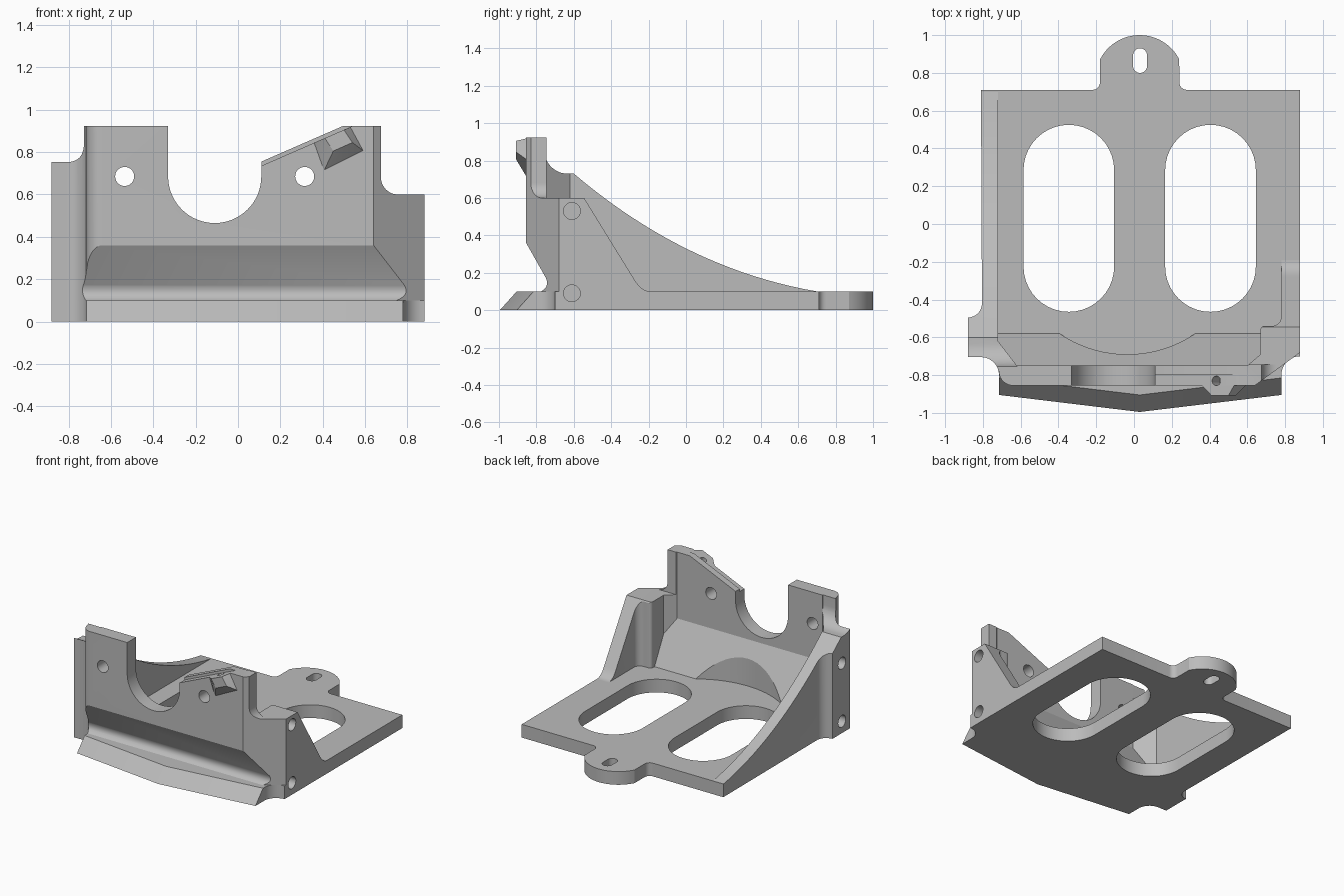
import bpy, bmesh
from math import sin, cos, radians, atan2
from mathutils import Vector, Matrix

if "Cube" in bpy.data.objects:
    bpy.data.objects.remove(bpy.data.objects["Cube"], do_unlink=True)

grey = bpy.data.materials.new("plain grey")
grey.use_nodes = True
colour = (0.5, 0.5, 0.5, 1)
grey.diffuse_color = colour
grey.node_tree.nodes["Principled BSDF"].inputs["Base Color"].default_value = colour


def arc(cx, cy, r, a0, a1, n=12):
    angles = [radians(a0 + (a1 - a0) * i / n) for i in range(n + 1)]
    return [(cx + r * cos(a), cy + r * sin(a)) for a in angles]


def bezier(p, q, s, n=20):
    p, q, s = Vector(p), Vector(q), Vector(s)
    ts = [i / n for i in range(n + 1)]
    return [tuple(p * (1 - t) ** 2 + q * 2 * t * (1 - t) + s * t * t) for t in ts]


def slot(cx, r, y0, y1):
    return arc(cx, y0 + r, r, 180, 360, 20) + arc(cx, y1 - r, r, 0, 180, 20)


def circle(cx, cy, r, n=32):
    return arc(cx, cy, r, 0, 360, n)[:-1]


def finish(name, bm):
    bmesh.ops.recalc_face_normals(bm, faces=bm.faces)
    me = bpy.data.meshes.new(name)
    bm.to_mesh(me)
    bm.free()
    me.materials.append(grey)
    ob = bpy.data.objects.new(name, me)
    bpy.context.collection.objects.link(ob)
    return ob


def prism(name, pts, axis, a, b):
    """Extrude a 2D outline along one axis from a to b."""
    place = {"x": lambda u, v, w: (w, u, v),
             "y": lambda u, v, w: (u, w, v),
             "z": lambda u, v, w: (u, v, w)}[axis]
    bm = bmesh.new()
    low = [bm.verts.new(place(u, v, a)) for u, v in pts]
    high = [bm.verts.new(place(u, v, b)) for u, v in pts]
    bm.faces.new(low)
    bm.faces.new(high)
    for i in range(len(pts)):
        j = (i + 1) % len(pts)
        bm.faces.new((low[i], low[j], high[j], high[i]))
    return finish(name, bm)


def combine(ob, tool, operation="DIFFERENCE", keep=False):
    mod = ob.modifiers.new("shape", "BOOLEAN")
    mod.operation, mod.object, mod.solver = operation, tool, "EXACT"
    bpy.context.view_layer.objects.active = ob
    bpy.ops.object.modifier_apply(modifier=mod.name)
    if not keep:
        bpy.data.objects.remove(tool, do_unlink=True)


def cut(ob, pts, axis, a, b):
    combine(ob, prism("cutter", pts, axis, a, b))


# Base plate with rear tab and pointed, bevelled front lip
outline = [(0.03, -0.995), (0.78, -0.905)] + arc(0.88, -0.8, 0.1, 180, 90)
outline += [(0.88, 0.71)] + arc(0.28, 0.75, 0.04, 270, 180, 6)
outline += arc(0.03, 0.765, 0.235, 27, 153, 24) + arc(-0.22, 0.75, 0.04, 0, -90, 6)
outline += [(-0.81, 0.71)] + arc(-0.88, -0.42, 0.075, 0, -90)
outline += [(-0.88, -0.705)] + arc(-0.81, -0.8, 0.095, 90, 0) + [(-0.715, -0.905)]
plate = prism("base_plate", outline, "z", 0, 0.1)
for v in plate.data.vertices:
    if v.co.z > 0.05 and v.co.y < -0.88:
        v.co.y += 0.09
for cx, r, y0, y1 in ((-0.345, 0.24, -0.465, 0.525), (0.405, 0.24, -0.465, 0.525),
                      (0.032, 0.037, 0.8, 0.93)):
    cut(plate, slot(cx, r, y0, y1), "z", -0.1, 0.2)

# Front wall and side gussets, drawn in plan
plan = [(0.88, -0.19), (0.88, -0.68), (0.64, -0.855)]
plan += arc(-0.64, -0.78, 0.075, 270, 180) + arc(-0.81, -0.8, 0.095, 13, 90)
plan += [(-0.88, -0.705)] + arc(-0.88, -0.42, 0.075, 270, 360)
plan += [(-0.81, 0.71), (-0.72, 0.71), (-0.72, -0.62), (-0.62, -0.75)]
plan += [(0.6, -0.75), (0.67, -0.69)] + arc(0.69, -0.56, 0.02, 180, 90, 5)
plan += arc(0.73, -0.49, 0.05, 270, 360, 8) + [(0.78, -0.19)]
wall = prism("front_wall_and_gussets", plan, "z", 0.1, 0.922)

# Inner ramp at the foot of the wall, scooped by a round cut
ramp = prism("ramp", [(-0.755, 0.1), (-0.58, 0.1), (-0.75, 0.42), (-0.755, 0.42)],
             "x", -0.721, 0.7)
cut(ramp, circle(-0.035, -0.05, 0.64, 96), "z", 0.05, 0.6)
combine(wall, ramp, "UNION")

# Swept left gusset and sloped right gusset
left = [(-0.755, 1.1)] + arc(-0.635, 0.85, 0.12, 180, 270)
left += bezier((-0.6, 0.73), (0, 0.22), (0.7, 0.1)) + [(0.75, 0.095), (0.75, 1.1)]
cut(wall, left, "x", -1, -0.62)
right = [(-0.745, 1.1), (-0.745, 0.6), (-0.545, 0.6)]
right += bezier((-0.28, 0.17), (-0.24, 0.1), (-0.19, 0.1), 10) + [(-0.1, 0.09), (-0.1, 1.1)]
cut(wall, right, "x", 0.605, 1)
cut(wall, [(0.675, 1.1)] + arc(0.755, 0.68, 0.08, 180, 270) + [(1, 0.6), (1, 1.1)],
    "y", -1, -0.4)

# Undercut along the foot of the front face
under = [(-1.1, 0.05), (-0.775, 0.05)] + bezier((-0.775, 0.1), (-0.73, 0.125), (-0.748, 0.17), 10)
cut(wall, under + [(-0.855, 0.36), (-1.1, 0.8)], "x", -1, 1)

# Round notch, stepped diagonal top edge and front holes
cut(wall, [(0.11, 1.1), (-0.33, 1.1)] + arc(-0.11, 0.685, 0.22, 180, 360, 32), "y", -1, -0.7)
for drop, y1 in ((0, -0.7), (0.02, -0.8)):
    cut(wall, [(0.08, 0.742 - drop), (0.58, 0.96 - drop), (0.58, 1.1), (0.08, 1.1)],
        "y", -1, y1)
for x in (-0.535, 0.315):
    cut(wall, circle(x, 0.685, 0.045), "y", -1, -0.7)

# Tapered boss below the diagonal edge
bm = bmesh.new()
for x, z in ((0.41, 0.866), (0.5, 0.905), (0.54, 0.845), (0.45, 0.805)):
    bm.verts.new((x, -0.908, z))
for x, z in ((0.35, 0.84), (0.535, 0.92), (0.6, 0.8), (0.4, 0.7)):
    bm.verts.new((x, -0.845, z))
bmesh.ops.convex_hull(bm, input=bm.verts)
combine(wall, finish("boss", bm), "UNION")
drill = prism("drill", circle(0, 0, 0.025, 20), "z", -0.1, 0.1)
tilt = atan2(0.218, 0.5)
drill.data.transform(Matrix.Translation((0.435, -0.83, 0.88)) @ Matrix.Rotation(-tilt, 4, "Y"))
combine(wall, drill)

# Blind fixing holes in both sides
for x0, x1 in ((-1, -0.76), (0.76, 1)):
    for z in (0.09, 0.53):
        for ob in (plate, wall) if z < 0.2 else (wall,):
            cut(ob, circle(-0.61, z, 0.045), "x", x0, x1)

# Smooth the curved faces, keep the edges sharp
for ob in (plate, wall):
    bpy.ops.object.select_all(action="DESELECT")
    ob.select_set(True)
    bpy.context.view_layer.objects.active = ob
    bpy.ops.object.shade_smooth_by_angle(angle=radians(25))
